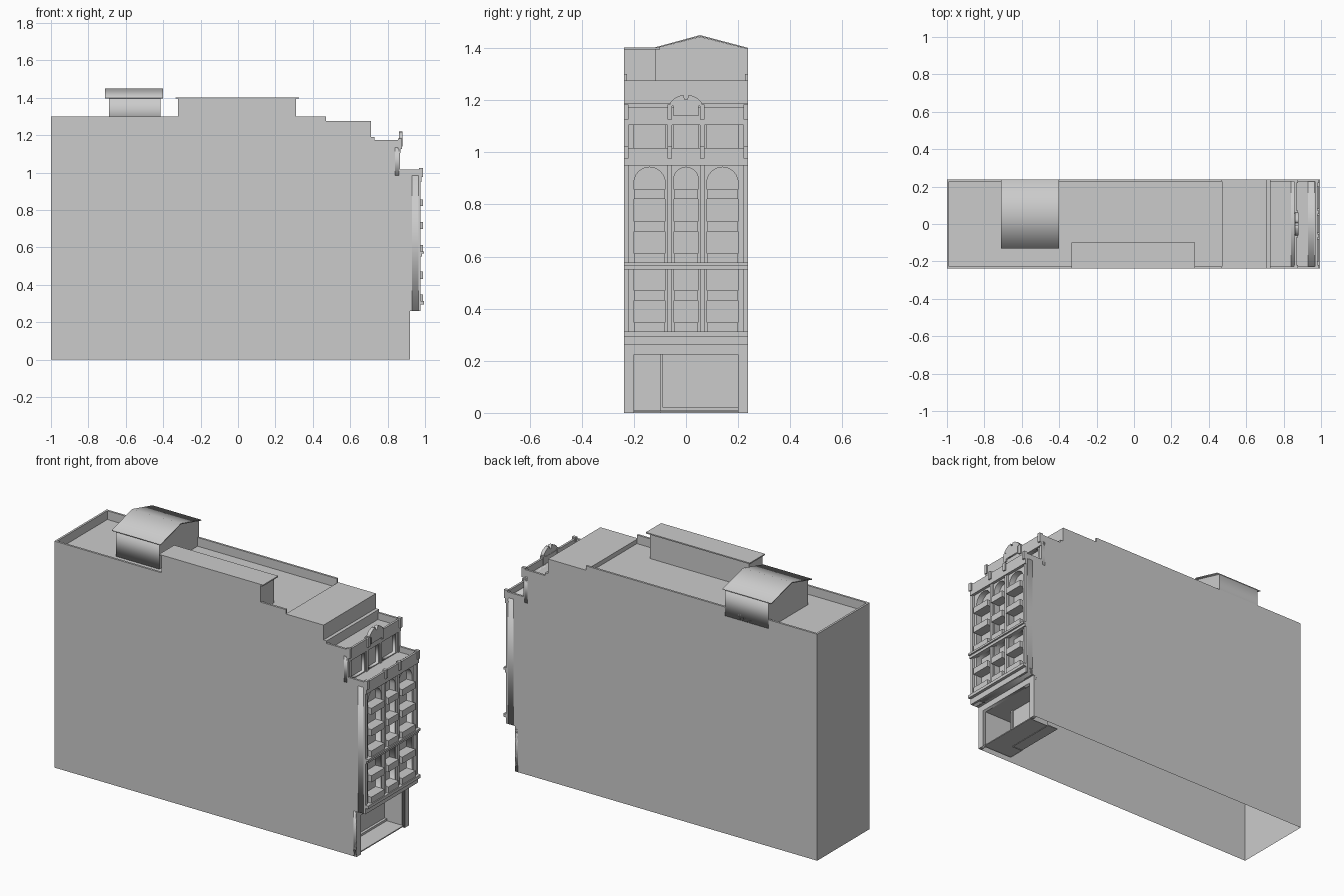
import bpy, bmesh, math
from mathutils import Matrix

if "Cube" in bpy.data.objects:
    bpy.data.objects.remove(bpy.data.objects["Cube"])

W = 0.238                                   # half width of the building
BAYS = [(-0.2, -0.08), (-0.047, 0.047), (0.08, 0.2)]
POSTS = (-0.229, -0.0625, 0.0625, 0.229)


def finish(name, bm):
    me = bpy.data.meshes.new(name)
    bm.to_mesh(me)
    bm.free()
    ob = bpy.data.objects.new(name, me)
    bpy.context.collection.objects.link(ob)
    return ob


def boxes(name, items):
    """Boxes given as (x0, x1, y0, y1, z0, z1), joined in one object."""
    bm = bmesh.new()
    for x0, x1, y0, y1, z0, z1 in items:
        m = Matrix.Translation(((x0 + x1) / 2, (y0 + y1) / 2, (z0 + z1) / 2))
        m = m @ Matrix.Diagonal((x1 - x0, y1 - y0, z1 - z0, 1))
        bmesh.ops.create_cube(bm, size=1, matrix=m)
    return finish(name, bm)


def plate(name, loops, x0, x1):
    """Flat plate of (y, z) outlines, inner outlines being holes, thick along x."""
    cu = bpy.data.curves.new(name, 'CURVE')
    cu.dimensions = '2D'
    cu.fill_mode = 'BOTH'
    cu.extrude = (x1 - x0) / 2
    for loop in loops:
        sp = cu.splines.new('POLY')
        sp.points.add(len(loop) - 1)
        for p, (y, z) in zip(sp.points, loop):
            p.co = (y, z, 0, 1)
        sp.use_cyclic_u = True
    tmp = bpy.data.objects.new(name + "_curve", cu)
    bpy.context.collection.objects.link(tmp)
    dg = bpy.context.evaluated_depsgraph_get()
    me = bpy.data.meshes.new_from_object(tmp.evaluated_get(dg))
    bpy.data.objects.remove(tmp)
    me.transform(Matrix(((0, 0, 1, (x0 + x1) / 2), (1, 0, 0, 0), (0, 1, 0, 0), (0, 0, 0, 1))))
    me.name = name
    ob = bpy.data.objects.new(name, me)
    bpy.context.collection.objects.link(ob)
    return ob


def rect(y0, y1, z0, z1):
    return [(y0, z0), (y1, z0), (y1, z1), (y0, z1)]


def arch(y0, y1, z0, top, n=12):
    r, c = (y1 - y0) / 2, (y0 + y1) / 2
    return [(y0, z0), (y1, z0)] + [(c + r * math.cos(math.pi * i / n),
                                    top - r + r * math.sin(math.pi * i / n)) for i in range(n + 1)]


# Stepped main shell, open underneath and at the shop front
prof = [(0.92, 0), (0.92, 0.26), (0.93, 0.26), (0.93, 0.985), (0.84, 0.985), (0.84, 1.135),
        (0.73, 1.135), (0.73, 1.19), (0.71, 1.19), (0.71, 1.275), (0.47, 1.275),
        (0.47, 1.25), (-1, 1.25), (-1, 0)]
bm = bmesh.new()
a = [bm.verts.new((x, -W, z)) for x, z in prof]
b = [bm.verts.new((x, W, z)) for x, z in prof]
bm.faces.new(a)
bm.faces.new(b[::-1])
for i in range(1, len(prof) - 1):
    bm.faces.new((a[i], b[i], b[i + 1], a[i + 1]))
bmesh.ops.recalc_face_normals(bm, faces=bm.faces)
finish("main_shell", bm)

# Roof parapets
T = 0.012
boxes("roof_parapet", [(-1, -1 + T, -W, W, 1.25, 1.30),
                       (-1 + T, -0.32, -W, -W + T, 1.25, 1.30),
                       (0.31, 0.47, -W, -W + T, 1.25, 1.30),
                       (-1 + T, 0.47, W - T, W, 1.25, 1.30)])

# Long rooftop penthouse with thin roof slab
boxes("penthouse", [(-0.32, 0.31, -W, -0.115, 1.25, 1.395)])
boxes("penthouse_roof", [(-0.335, 0.325, -W, -0.1, 1.395, 1.402)])

# Gabled rooftop hut
plate("roof_hut", [[(-0.12, 1.25), (W, 1.25), (W, 1.396), (0.054, 1.444), (-0.12, 1.398)]], -0.69, -0.415)
plate("roof_hut_cover", [[(-0.13, 1.395), (0.054, 1.445), (W, 1.396), (W, 1.401), (0.054, 1.45),
                          (-0.13, 1.4)]], -0.71, -0.4)

# Shop front: frame, recess sheets, storefront and deeper door
plate("shop_frame", [[(-W, 0), (-0.2, 0), (-0.2, 0.225), (0.2, 0.225), (0.2, 0), (W, 0),
                      (W, 0.26), (-W, 0.26)]], 0.9, 0.92)
bm = bmesh.new()
xs, xd, ym, zt = 0.79, 0.72, -0.1, 0.225
for q in ([(0.9, -0.2, 0), (xd, -0.2, 0), (xd, -0.2, zt), (0.9, -0.2, zt)],
          [(0.9, 0.2, 0), (0.9, 0.2, zt), (xs, 0.2, zt), (xs, 0.2, 0)],
          [(0.9, -0.2, zt), (xd, -0.2, zt), (xd, ym, zt), (xs, ym, zt), (xs, 0.2, zt), (0.9, 0.2, zt)],
          [(xd, -0.2, 0), (xd, ym, 0), (xd, ym, zt), (xd, -0.2, zt)],
          [(xd, ym, 0), (xs, ym, 0), (xs, ym, zt), (xd, ym, zt)],
          [(xs, ym, 0), (xs, 0.2, 0), (xs, 0.2, zt), (xs, ym, zt)]):
    bm.faces.new([bm.verts.new(v) for v in q])
finish("shop_recess", bm)
boxes("shop_floor", [(xd, 0.91, -0.2, 0.2, 0.004, 0.01)])
boxes("shop_sill", [(xs, xs + 0.015, ym, 0.2, 0.01, 0.022), (xs, xs + 0.01, ym, ym + 0.01, 0.022, zt)])

# Main facade with rectangular and arched window openings
holes = [rect(y0, y1, 0.312, 0.55) for y0, y1 in BAYS] + [arch(y0, y1, 0.578, 0.943) for y0, y1 in BAYS]
plate("facade_wall", [rect(-W, W, 0.26, 0.985)] + holes, 0.93, 0.965)

# Projecting spandrels between window rows
rows = [(0.312, 0.347), (0.432, 0.47), (0.578, 0.612), (0.697, 0.735), (0.82, 0.857)]
boxes("window_spandrels", [(0.93, 0.988, y0, y1, z0, z1) for y0, y1 in BAYS for z0, z1 in rows])

# Pilaster strips, split by the middle band
boxes("pilasters", [(0.965, 0.976, y - 0.009, y + 0.009, z0, z1)
                    for y in POSTS for z0, z1 in ((0.312, 0.55), (0.578, 0.95))])

# Horizontal bands and cornices
boxes("facade_bands", [(0.92, 0.976, -W, W, 0.26, 0.294),
                       (0.96, 0.994, -W, W, 0.294, 0.312),
                       (0.96, 0.984, -W, W, 0.55, 0.566),
                       (0.96, 0.994, -W, W, 0.566, 0.578),
                       (0.96, 0.982, -W, W, 0.95, 0.985)])


# Terrace parapets: front rail, side rails and posts
def terrace(name, xb, xf, z0, z1):
    items = [(xf - T, xf, -W, W, z0, z1)]
    for s in (-1, 1):
        y0, y1 = sorted((s * W, s * (W - T)))
        items.append((xb, xf - T, y0, y1, z0, z1))
    items += [(xf - T - 0.003, xf + 0.008, y - 0.009, y + 0.009, z0 - 0.008, z1 + 0.008) for y in POSTS]
    boxes(name, items)


terrace("lower_terrace_parapet", 0.86, 0.982, 0.985, 1.017)
terrace("upper_terrace_parapet", 0.73, 0.87, 1.135, 1.175)

# Set-back upper storey
plate("upper_storey_wall", [rect(-W, W, 0.985, 1.135)] +
      [rect(y0, y1, 0.99, 1.105) for y0, y1 in BAYS], 0.84, 0.86)
boxes("upper_pilasters", [(0.86, 0.866, y - 0.009, y + 0.009, 0.985, 1.105) for y in POSTS])
boxes("upper_cornice", [(0.84, 0.87, -W, W, 1.105, 1.135)])

# Scrolled crest over the centre bay
half = [(0.048, 1.14), (0.048, 1.178), (0.062, 1.18), (0.06, 1.192), (0.045, 1.207),
        (0.025, 1.217), (0.008, 1.219), (0.006, 1.203)]
plate("crest", [half + [(-y, z) for y, z in reversed(half)]], 0.86, 0.88)
